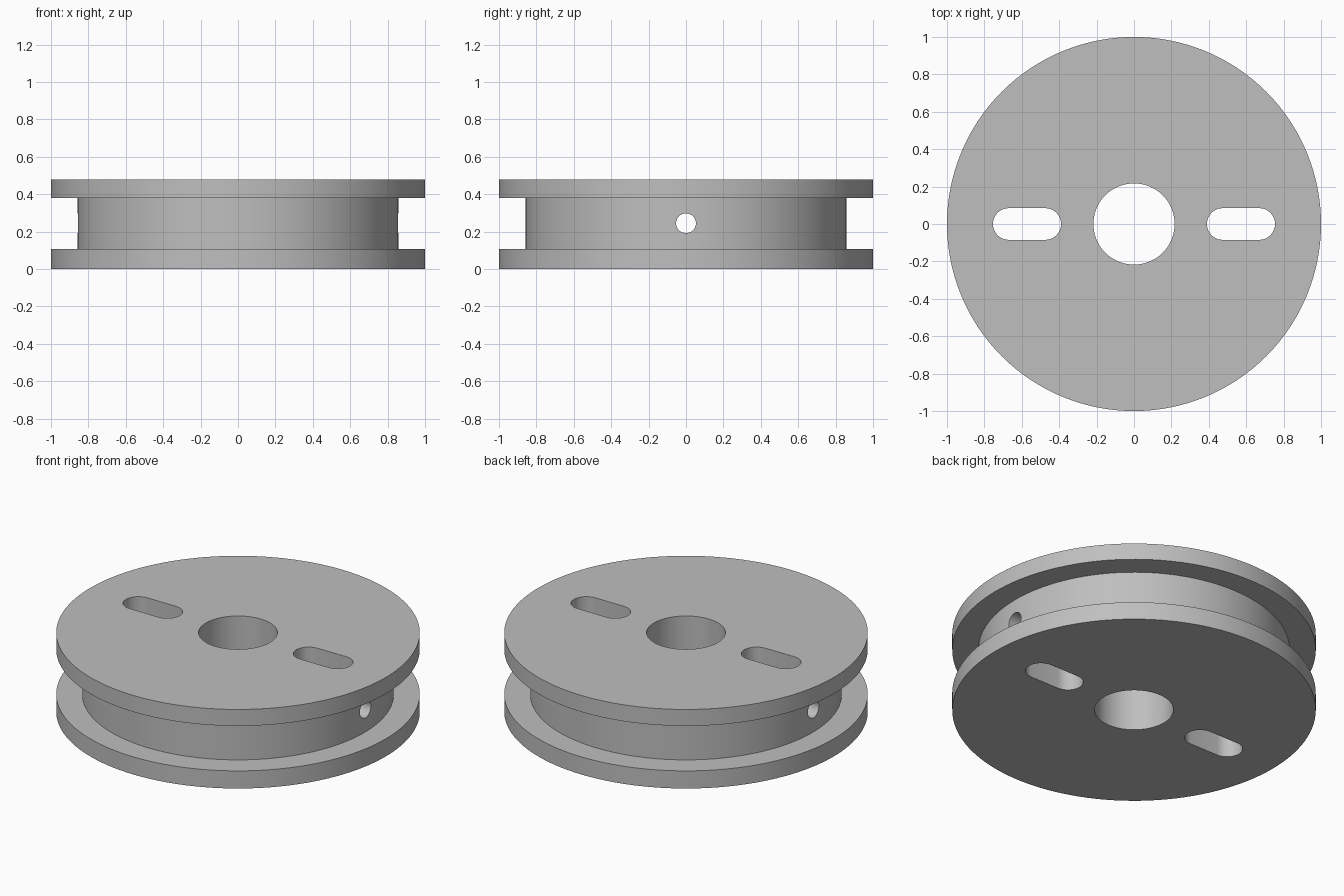
import bpy, bmesh, math
from mathutils import Matrix, Vector

cube = bpy.data.objects.get("Cube")
if cube:
    bpy.data.objects.remove(cube, do_unlink=True)

HEIGHT, MID_Z = 0.48, 0.245
SEGMENTS = 128


def make_material(name, rgb):
    mat = bpy.data.materials.new(name)
    mat.use_nodes = True
    colour = (*rgb, 1.0)
    mat.diffuse_color = colour
    mat.node_tree.nodes["Principled BSDF"].inputs["Base Color"].default_value = colour
    return mat


def add_object(name, bm):
    bmesh.ops.recalc_face_normals(bm, faces=bm.faces)
    mesh = bpy.data.meshes.new(name)
    bm.to_mesh(mesh)
    bm.free()
    obj = bpy.data.objects.new(name, mesh)
    bpy.context.collection.objects.link(obj)
    return obj


def lathe(name, profile, segments):
    """Revolve a closed (radius, z) profile around z."""
    bm = bmesh.new()
    rings = []
    for i in range(segments):
        a = 2 * math.pi * i / segments
        rings.append([bm.verts.new((r * math.cos(a), r * math.sin(a), z)) for r, z in profile])
    n = len(profile)
    for i in range(segments):
        a, b = rings[i], rings[(i + 1) % segments]
        for j in range(n):
            k = (j + 1) % n
            bm.faces.new((a[j], b[j], b[k], a[k]))
    return add_object(name, bm)


def slot_cutter(name, centre_x, half_straight, radius, steps=16):
    """Vertical prism with a rounded-end slot outline."""
    bm = bmesh.new()
    outline = []
    for side, start in ((1, -math.pi / 2), (-1, math.pi / 2)):
        for i in range(steps + 1):
            a = start + math.pi * i / steps
            outline.append(bm.verts.new((centre_x + side * half_straight + radius * math.cos(a),
                                         radius * math.sin(a), -0.1)))
    base = bm.faces.new(outline)
    top = bmesh.ops.extrude_face_region(bm, geom=[base])["geom"]
    bmesh.ops.translate(bm, vec=Vector((0, 0, HEIGHT + 0.2)),
                        verts=[v for v in top if isinstance(v, bmesh.types.BMVert)])
    return add_object(name, bm)


def cross_hole_cutter(name, radius):
    """Cylinder lying along x through the whole hub."""
    bm = bmesh.new()
    bmesh.ops.create_cone(bm, cap_ends=True, segments=32, radius1=radius, radius2=radius, depth=2.2,
                          matrix=Matrix.Translation((0, 0, MID_Z)) @ Matrix.Rotation(math.pi / 2, 4, 'Y'))
    return add_object(name, bm)


# Grooved wheel with a central bore
wheel = lathe("grooved_wheel", [
    (0.217, 0.0), (1.0, 0.0), (1.0, 0.107), (0.857, 0.107),
    (0.857, 0.38), (1.0, 0.38), (1.0, HEIGHT), (0.217, HEIGHT)], SEGMENTS)
wheel.data.materials.append(make_material("plain_grey", (0.52, 0.52, 0.52)))

# Two slots through the flanges and one hole across the hub
cutters = [slot_cutter("slot_cutter", s * 0.572, 0.097, 0.085) for s in (-1, 1)]
cutters.append(cross_hole_cutter("cross_hole_cutter", 0.053))

bpy.ops.object.select_all(action='DESELECT')
wheel.select_set(True)
bpy.context.view_layer.objects.active = wheel
for cutter in cutters:
    cutter.hide_render = True
    mod = wheel.modifiers.new("cut", 'BOOLEAN')
    mod.operation = 'DIFFERENCE'
    mod.solver = 'EXACT'
    mod.object = cutter
    bpy.ops.object.modifier_apply(modifier=mod.name)
    bpy.data.objects.remove(cutter, do_unlink=True)

bpy.ops.object.shade_smooth_by_angle(angle=math.radians(30))
